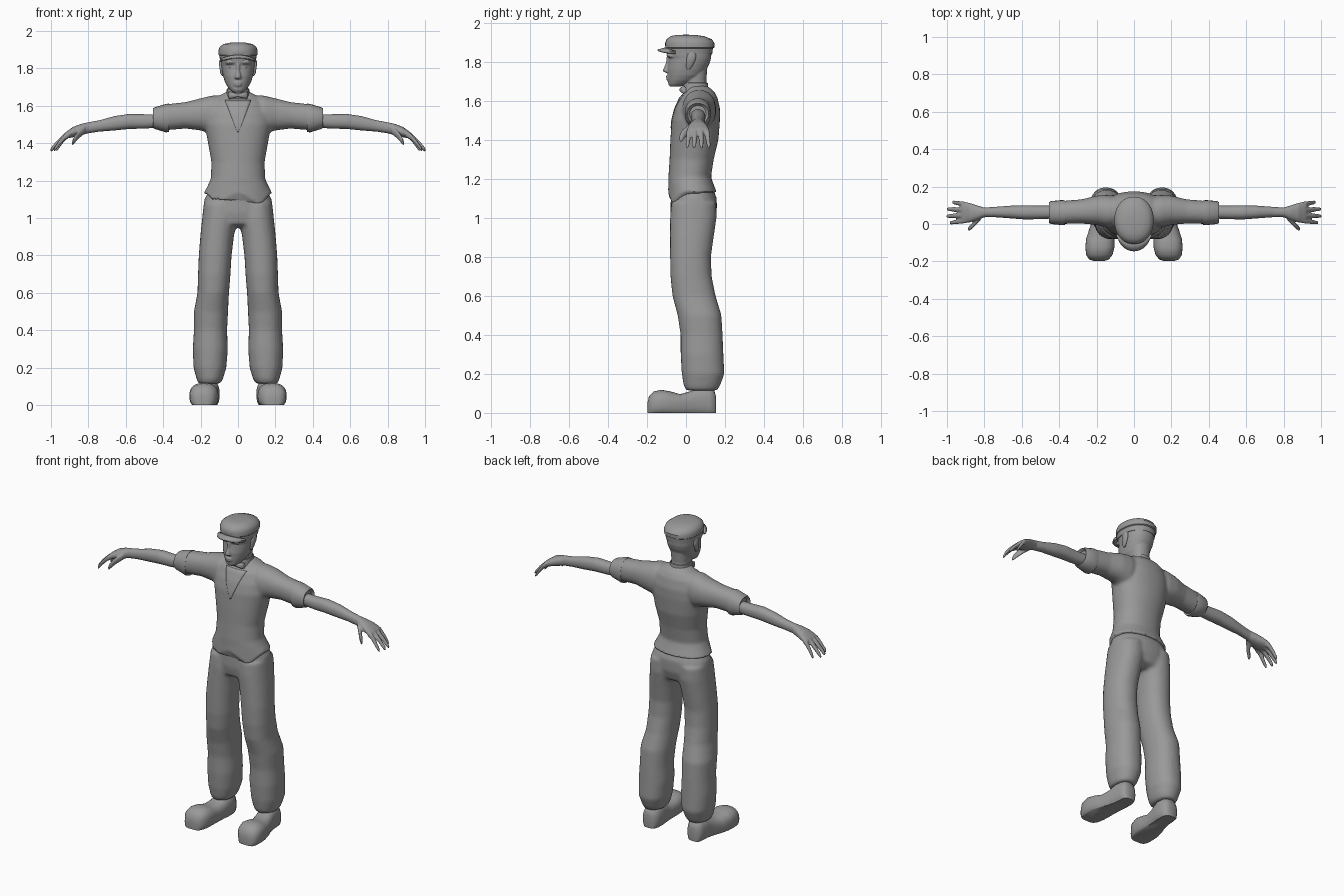
import bpy, bmesh, math
from mathutils import Vector

grey = bpy.data.materials.new("mid_grey")
grey.diffuse_color = (0.32, 0.32, 0.32, 1)


def ring_z(z, x0, x1, y0, y1):
    """Horizontal cross-section given by its extents."""
    return Vector(((x0 + x1) / 2, (y0 + y1) / 2, z)), Vector(((x1 - x0) / 2, 0, 0)), Vector((0, (y1 - y0) / 2, 0))


def ring_x(x, y0, y1, z0, z1):
    """Cross-section of a limb running along x."""
    return Vector((x, (y0 + y1) / 2, (z0 + z1) / 2)), Vector((0, (y1 - y0) / 2, 0)), Vector((0, 0, (z1 - z0) / 2))


def ring_y(y, x0, x1, z0, z1):
    """Cross-section of a shoe running along y."""
    return Vector(((x0 + x1) / 2, y, (z0 + z1) / 2)), Vector(((x1 - x0) / 2, 0, 0)), Vector((0, 0, (z1 - z0) / 2))


def loft(bm, rings, n=24, power=2.2, side=1, caps=True):
    loops = []
    for c, u, v in rings:
        loop = []
        for i in range(n):
            a = 2 * math.pi * i / n
            f = lambda t: math.copysign(abs(t) ** (2 / power), t)
            p = c + u * f(math.cos(a)) + v * f(math.sin(a))
            loop.append(bm.verts.new((p.x * side, p.y, p.z)))
        loops.append(loop)
    for a, b in zip(loops, loops[1:]):
        for i in range(n):
            bm.faces.new((a[i], a[(i + 1) % n], b[(i + 1) % n], b[i]))
    if caps:
        bm.faces.new(loops[0])
        bm.faces.new(loops[-1])
    return loops


def finish(name, bm, voxel=0, smooth=0, angle=50, subdiv=0):
    bmesh.ops.recalc_face_normals(bm, faces=bm.faces)
    me = bpy.data.meshes.new(name)
    bm.to_mesh(me)
    bm.free()
    ob = bpy.data.objects.new(name, me)
    bpy.context.collection.objects.link(ob)
    me.materials.append(grey)
    bpy.ops.object.select_all(action='DESELECT')
    bpy.context.view_layer.objects.active = ob
    ob.select_set(True)
    bpy.ops.object.shade_smooth_by_angle(angle=math.radians(angle))
    if voxel:
        m = ob.modifiers.new("blend", 'REMESH')
        m.mode, m.voxel_size, m.use_smooth_shade = 'VOXEL', voxel, True
    if smooth:
        m = ob.modifiers.new("soften", 'SMOOTH')
        m.iterations, m.factor = smooth, 0.5
    if subdiv:
        m = ob.modifiers.new("round", 'SUBSURF')
        m.levels = m.render_levels = subdiv
    return ob


def sym(rows):
    return [ring_z(z, -w, w, y0, y1) for z, w, y0, y1 in rows]


# Vest and sleeves, blended into one skin
bm = bmesh.new()
loops = loft(bm, sym([(1.13, .183, -.092, .158), (1.17, .163, -.09, .142), (1.21, .145, -.09, .128),
                      (1.3, .142, -.084, .142), (1.4, .16, -.08, .166), (1.5, .178, -.073, .174),
                      (1.56, .172, -.058, .174), (1.62, .148, -.03, .16), (1.65, .11, 0, .142),
                      (1.675, .06, .012, .11)]), n=64)
for v in loops[0]:  # pointed front hem
    if v.co.y < 0.03:
        x = abs(v.co.x)
        v.co.z = 1.14 - .07 * (x / .12 if x < .12 else max(0, (.183 - x) / .063))
for s in (-1, 1):
    loft(bm, [ring_x(.06, 0, .14, 1.48, 1.655), ring_x(.14, -.02, .155, 1.45, 1.655),
              ring_x(.2, -.005, .152, 1.468, 1.64), ring_x(.28, .002, .132, 1.478, 1.62),
              ring_x(.4, 0, .122, 1.468, 1.606)], side=s)
vest = finish("vest", bm, voxel=.009, smooth=4)

# V neckline panel draped on the chest
bm = bmesh.new()
rows = []
for i in range(13):
    t = i / 12
    rows.append([bm.verts.new(((j / 4 - 1) * (.004 + .066 * t), -.3, 1.46 + .17 * t)) for j in range(9)])
for a, b in zip(rows, rows[1:]):
    for j in range(8):
        bm.faces.new((a[j], a[j + 1], b[j + 1], b[j]))
panel = finish("neckline_panel", bm)
m = panel.modifiers.new("drape", 'SHRINKWRAP')
m.target, m.wrap_method, m.offset = vest, 'PROJECT', .003
m.use_project_y, m.use_positive_direction, m.use_negative_direction = True, True, False
m = panel.modifiers.new("thickness", 'SOLIDIFY')
m.thickness = .006

# Trousers: hips and two legs blended together
bm = bmesh.new()
loft(bm, sym([(1.17, .145, -.078, .13), (1.1, .18, -.078, .158), (1.03, .188, -.08, .158),
              (.97, .185, -.07, .14), (.95, .14, -.03, .1)]), n=32)
for s in (-1, 1):
    loft(bm, [ring_z(z, a, b, c, d) for z, a, b, c, d in [
        (1.08, .01, .183, -.075, .155), (1, .003, .192, -.082, .157), (.9, .022, .202, -.082, .142),
        (.8, .034, .21, -.082, .128), (.7, .04, .214, -.08, .132), (.6, .048, .217, -.07, .152),
        (.5, .053, .236, -.043, .182), (.4, .058, .236, -.028, .188), (.3, .054, .242, -.028, .192),
        (.2, .062, .238, -.022, .197), (.14, .08, .222, -.012, .175), (.115, .095, .212, 0, .16)]], side=s)
finish("trousers", bm, voxel=.011, smooth=4)

for s, word in ((-1, "right"), (1, "left")):
    # Rolled sleeve cuff
    bm = bmesh.new()
    loft(bm, [ring_x(.375, .008, .112, 1.48, 1.595), ring_x(.37, -.004, .126, 1.46, 1.612),
              ring_x(.385, -.006, .128, 1.458, 1.61), ring_x(.445, 0, .122, 1.476, 1.592),
              ring_x(.455, .006, .116, 1.482, 1.586), ring_x(.44, .02, .102, 1.49, 1.575)], side=s)
    finish(word + "_cuff", bm, angle=40)

    # Forearm, palm, fingers and thumb
    bm = bmesh.new()
    loft(bm, [ring_x(.4, .03, .098, 1.485, 1.555), ring_x(.5, .026, .098, 1.478, 1.555),
              ring_x(.58, .024, .1, 1.476, 1.557), ring_x(.66, .03, .098, 1.468, 1.545),
              ring_x(.74, .036, .092, 1.462, 1.523), ring_x(.8, .036, .088, 1.453, 1.512),
              ring_x(.84, .02, .1, 1.442, 1.503), ring_x(.88, .008, .113, 1.432, 1.488),
              ring_x(.915, .005, .12, 1.425, 1.464), ring_x(.925, .01, .116, 1.425, 1.455)], side=s)
    for y0, y1, reach in ((.019, .006, .985), (.047, .042, 1.003), (.075, .08, 1.0), (.104, .117, .972)):
        rings = []
        for t, drop, r in ((0, 0, .0145), (.3, .015, .0135), (.65, .048, .012), (.92, .078, .010), (1, .087, .006)):
            y, x, z = y0 + (y1 - y0) * t, .9 + (reach - .9) * t, 1.449 - drop
            rings.append(ring_x(x, y - r, y + r, z - r * 1.25, z + r * 1.25))
        loft(bm, rings, n=12, side=s)
    loft(bm, [ring_x(.82, .02, .06, 1.45, 1.49), ring_x(.845, -.005, .035, 1.43, 1.475),
              ring_x(.865, -.026, .005, 1.41, 1.455), ring_x(.88, -.036, -.01, 1.393, 1.43),
              ring_x(.887, -.036, -.018, 1.387, 1.41)], n=12, side=s)
    finish(word + "_arm", bm, voxel=.005, smooth=2)

    # Shoe with rounded toe and flat sole
    bm = bmesh.new()
    loft(bm, [ring_y(y, a, b, -.02, h) for y, a, b, h in [
        (-.198, .16, .215, .05), (-.19, .135, .24, .085), (-.165, .115, .256, .11), (-.125, .105, .26, .118),
        (-.08, .105, .256, .11), (-.03, .108, .24, .096), (.02, .105, .222, .11), (.07, .098, .212, .135),
        (.12, .1, .208, .13), (.145, .112, .2, .115), (.155, .13, .182, .08)]], n=32, power=2.5, side=s)
    bmesh.ops.bisect_plane(bm, geom=bm.verts[:] + bm.edges[:] + bm.faces[:], plane_co=(0, 0, 0),
                           plane_no=(0, 0, -1), clear_outer=True)
    bmesh.ops.holes_fill(bm, edges=[e for e in bm.edges if e.is_boundary])
    finish(word + "_shoe", bm)

    # Ear
    bm = bmesh.new()
    loft(bm, [ring_z(z, .078, w, a, b) for z, w, a, b in [
        (1.76, .086, .005, .02), (1.775, .095, 0, .032), (1.81, .1, .002, .05),
        (1.835, .102, .006, .052), (1.85, .095, .015, .045)]], n=14, side=s)
    finish(word + "_ear", bm)

# Head, neck, nose, brow and lips
bm = bmesh.new()
loft(bm, sym([(1.672, .026, -.083, -.03), (1.685, .042, -.091, .01), (1.705, .058, -.092, .05),
              (1.73, .071, -.094, .085), (1.76, .08, -.095, .105), (1.79, .086, -.091, .12),
              (1.815, .089, -.088, .128), (1.835, .091, -.098, .13), (1.89, .09, -.095, .13)]), n=32)
loft(bm, sym([(1.6, .068, .005, .13), (1.65, .056, -.008, .11), (1.7, .054, -.012, .104),
              (1.78, .06, -.01, .11)]))
loft(bm, sym([(1.743, .014, -.105, -.07), (1.75, .02, -.117, -.07), (1.76, .017, -.117, -.07),
              (1.79, .01, -.104, -.07), (1.83, .012, -.098, -.07)]), n=12)
loft(bm, sym([(1.704, .018, -.098, -.06), (1.712, .026, -.103, -.06), (1.717, .027, -.098, -.06),
              (1.724, .025, -.104, -.06), (1.73, .014, -.098, -.06)]), n=16)
for s in (-1, 1):
    loft(bm, [ring_z(1.822, .012, .065, -.09, -.04), ring_z(1.832, .01, .068, -.101, -.04),
              ring_z(1.845, .012, .06, -.096, -.04)], n=16, side=s)
finish("head", bm, voxel=.0045, smooth=2)

# Eyes
for s, word in ((-1, "right"), (1, "left")):
    bm = bmesh.new()
    bmesh.ops.create_uvsphere(bm, u_segments=14, v_segments=8, radius=.013)
    for v in bm.verts:
        v.co = Vector((v.co.x * 1.2 + s * .036, v.co.y - .068, v.co.z * .6 + 1.806))
    finish(word + "_eye", bm)

# Cap band and crown
bm = bmesh.new()
loft(bm, sym([(1.84, .088, -.09, .128), (1.838, .096, -.1, .134), (1.868, .099, -.103, .138),
              (1.872, .104, -.106, .145), (1.895, .105, -.107, .146), (1.915, .098, -.1, .132),
              (1.93, .078, -.08, .095), (1.937, .045, -.05, .05), (1.938, .01, -.01, .01)]), n=36, power=2.15)
finish("cap", bm, angle=35)

# Cap visor, curving down at its sides
bm = bmesh.new()
strips = []
for i in range(17):
    a = math.pi * i / 16
    c, q = math.cos(a), math.sin(a)
    strips.append([bm.verts.new((w * c, -.055 - d * q, z - .018 * c * c))
                   for w, d, z in ((.082, .03, 1.87), (.09, .06, 1.867), (.084, .09, 1.858))])
for a, b in zip(strips, strips[1:]):
    for j in range(2):
        bm.faces.new((a[j], a[j + 1], b[j + 1], b[j]))
visor = finish("cap_visor", bm)
m = visor.modifiers.new("thickness", 'SOLIDIFY')
m.thickness, m.offset = .008, 0

# Shirt collar and bow tie
bm = bmesh.new()
loft(bm, sym([(1.64, .07, -.018, .12), (1.665, .061, -.02, .114), (1.69, .06, -.016, .112),
              (1.692, .056, -.01, .108), (1.66, .05, 0, .1)]), caps=False)
finish("collar", bm)
bm = bmesh.new()
for s in (-1, 1):
    loft(bm, [ring_x(0, -.032, -.012, 1.648, 1.662), ring_x(.015, -.034, -.01, 1.644, 1.668),
              ring_x(.045, -.026, 0, 1.636, 1.676), ring_x(.05, -.02, 0, 1.64, 1.672)], n=12, side=s)
finish("bow_tie", bm)
